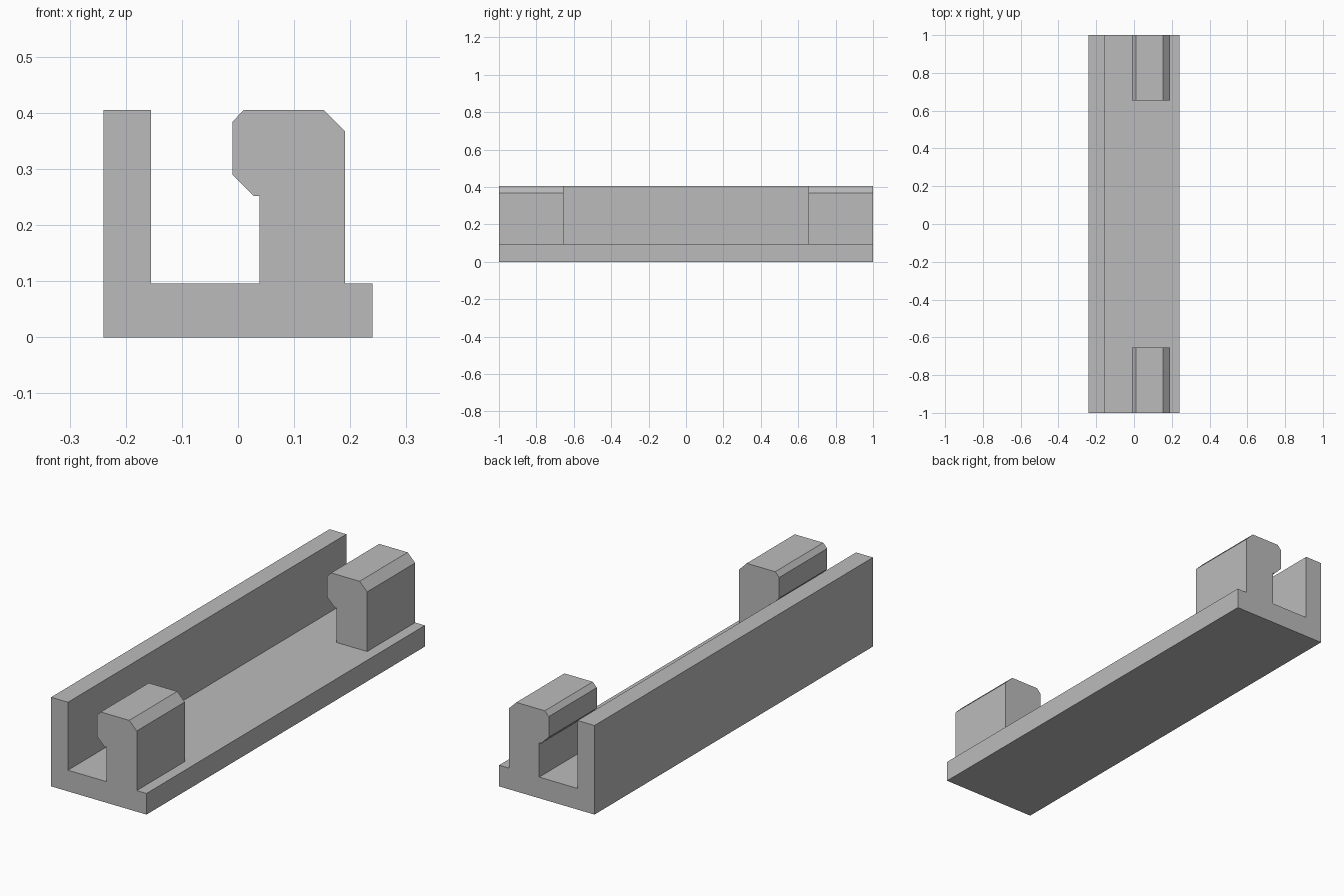
import bpy
import bmesh

cube = bpy.data.objects.get("Cube")
if cube:
    bpy.data.objects.remove(cube, do_unlink=True)

# Single plain grey material
GREY = (0.5, 0.5, 0.5, 1)
grey = bpy.data.materials.new("plain_grey")
grey.use_nodes = True
grey.diffuse_color = GREY
grey.node_tree.nodes["Principled BSDF"].inputs["Base Color"].default_value = GREY

HALF_LENGTH = 1.0
CLIP_START = 0.655
FLOOR = 0.096
TOP = 0.405


def extrude_profile(name, profile, y_start, y_end):
    """Extrude a closed x-z outline along y."""
    bm = bmesh.new()
    face = bm.faces.new([bm.verts.new((x, y_start, z)) for x, z in profile])
    moved = bmesh.ops.extrude_face_region(bm, geom=[face])["geom"]
    verts = [v for v in moved if isinstance(v, bmesh.types.BMVert)]
    bmesh.ops.translate(bm, verts=verts, vec=(0, y_end - y_start, 0))
    bmesh.ops.recalc_face_normals(bm, faces=bm.faces)
    mesh = bpy.data.meshes.new(name)
    bm.to_mesh(mesh)
    bm.free()
    mesh.materials.append(grey)
    obj = bpy.data.objects.new(name, mesh)
    bpy.context.collection.objects.link(obj)
    return obj


# L-shaped rail: base plate with a tall wall along one side
rail = [(-0.24, 0), (0.24, 0), (0.24, FLOOR), (-0.155, FLOOR),
        (-0.155, TOP), (-0.24, TOP)]
extrude_profile("base_rail", rail, -HALF_LENGTH, HALF_LENGTH)

# Hooked clips with bevelled heads, one at each end
clip = [(0.038, FLOOR), (0.191, FLOOR), (0.191, 0.367), (0.153, TOP),
        (0.01, TOP), (-0.01, 0.384), (-0.01, 0.29), (0.028, 0.252),
        (0.038, 0.252)]
for name, side in (("front_clip", -1), ("back_clip", 1)):
    extrude_profile(name, clip, side * CLIP_START, side * HALF_LENGTH)
